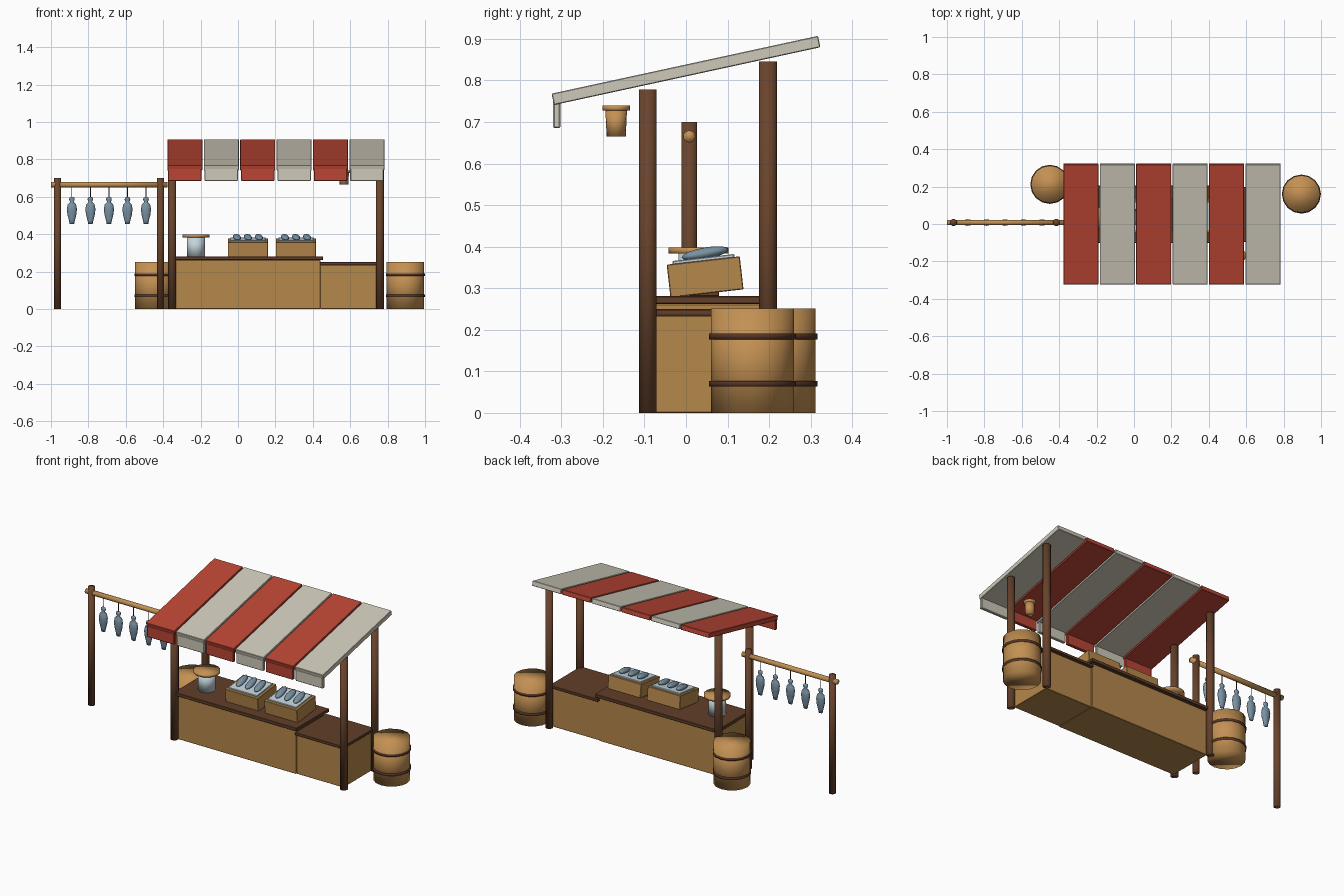
import bpy, bmesh, math
from mathutils import Matrix

cube = bpy.data.objects.get("Cube")
if cube:
    bpy.data.objects.remove(cube, do_unlink=True)


def material(name, r, g, b):
    # sRGB bytes to a linear flat colour
    col = [((c / 255 + 0.055) / 1.055) ** 2.4 for c in (r, g, b)] + [1]
    m = bpy.data.materials.new(name)
    m.use_nodes = True
    m.diffuse_color = col
    bsdf = m.node_tree.nodes["Principled BSDF"]
    bsdf.inputs["Base Color"].default_value = col
    bsdf.inputs["Roughness"].default_value = 0.8
    return m


DARK = material("dark wood", 106, 68, 44)
TOP = material("counter top wood", 98, 62, 41)
PLANK = material("plank wood", 182, 136, 76)
LIGHT = material("light wood", 196, 145, 83)
HOOP = material("hoop brown", 84, 52, 38)
RED = material("red cloth", 186, 69, 52)
CREAM = material("cream cloth", 205, 200, 185)
FISH = material("fish blue grey", 122, 146, 163)
ICE = material("pale ice", 196, 212, 220)


def finish(name, bm, mat, loc, smooth=False, tilt=0, yaw=0):
    bmesh.ops.recalc_face_normals(bm, faces=bm.faces)
    me = bpy.data.meshes.new(name)
    bm.to_mesh(me)
    bm.free()
    me.materials.append(mat)
    for p in me.polygons:
        p.use_smooth = smooth
    ob = bpy.data.objects.new(name, me)
    ob.location = loc
    ob.rotation_euler = (tilt, 0, yaw)
    bpy.context.scene.collection.objects.link(ob)
    return ob


def box(name, mat, loc, size, tilt=0, bevel=0):
    bm = bmesh.new()
    bmesh.ops.create_cube(bm, size=1)
    bmesh.ops.scale(bm, vec=size, verts=bm.verts)
    if bevel:
        bmesh.ops.bevel(bm, geom=bm.edges[:], offset=bevel, segments=1, affect='EDGES')
    return finish(name, bm, mat, loc, tilt=tilt)


def span(name, mat, x, y, z):
    # Box given by its lower and upper limits
    lims = (x, y, z)
    return box(name, mat, [sum(l) / 2 for l in lims], [l[1] - l[0] for l in lims], bevel=0.002)


def rod(name, mat, x, y, z0, z1, r0, r1=None, sides=16):
    bm = bmesh.new()
    bmesh.ops.create_cone(bm, cap_ends=True, segments=sides, radius1=r0,
                          radius2=r0 if r1 is None else r1, depth=z1 - z0)
    return finish(name, bm, mat, (x, y, (z0 + z1) / 2), smooth=True)


def lathe(name, mat, loc, profile, flat=1, sides=12):
    # Closed smooth turned shape from (radius, height) pairs
    bm = bmesh.new()
    rings = []
    for r, z in profile:
        rings.append([bm.verts.new((r * math.cos(a), r * flat * math.sin(a), z))
                      for a in (2 * math.pi * i / sides for i in range(sides))])
    for lo, hi in zip(rings, rings[1:]):
        for i in range(sides):
            j = (i + 1) % sides
            bm.faces.new((lo[i], lo[j], hi[j], hi[i]))
    bm.faces.new(rings[0])
    bm.faces.new(rings[-1])
    return finish(name, bm, mat, loc, smooth=True)


# Striped awning with a hanging front valance
slope = math.atan2(0.139, 0.641)
for i in range(6):
    x = -0.284 + 0.1947 * i
    cloth = CREAM if i % 2 else RED
    box(f"awning_stripe_{i + 1}", cloth, (x, 0, 0.824), (0.187, 0.656, 0.028), slope, 0.002)
    box(f"awning_valance_{i + 1}", cloth, (x, -0.311, 0.718), (0.179, 0.018, 0.066), bevel=0.003)

# Awning posts
for side, x in (("right", -0.352), ("left", 0.758)):
    rod(f"front_post_{side}", DARK, x, -0.092, 0, 0.778, 0.0215)
    rod(f"back_post_{side}", DARK, x, 0.197, 0, 0.846, 0.0215)

# Counter: long main part and lower side part
span("main_counter", PLANK, (-0.34, 0.44), (-0.085, 0.185), (0, 0.262))
span("main_counter_top", TOP, (-0.35, 0.455), (-0.102, 0.205), (0.262, 0.281))
span("side_counter", PLANK, (0.44, 0.747), (-0.08, 0.18), (0, 0.234))
span("side_counter_top", TOP, (0.44, 0.757), (-0.095, 0.198), (0.234, 0.25))

# Tilted crates of fish on ice
tilt = math.radians(6.5)
for n, x in enumerate((0.053, 0.31), 1):
    box(f"crate_{n}", PLANK, (x, 0.046, 0.327), (0.215, 0.177, 0.08), tilt, 0.002)
    box(f"crate_ice_{n}", ICE, (x, 0.043, 0.362), (0.188, 0.15, 0.024), tilt, 0.002)
    span(f"crate_wedge_{n}", TOP, (x - 0.08, x + 0.08), (0.01, 0.08), (0.28, 0.295))
    for k in (-1, 0, 1):
        bm = bmesh.new()
        bmesh.ops.create_uvsphere(bm, u_segments=12, v_segments=8, radius=1,
                                  matrix=Matrix.Diagonal((0.021, 0.058, 0.014, 1)))
        finish(f"crate_fish_{n}_{k + 2}", bm, FISH, (x + 0.059 * k, 0.046, 0.384),
               True, math.radians(10), math.radians(8))

# Lidded jar on the counter
rod("jar_body", ICE, -0.225, 0.03, 0.28, 0.384, 0.048)
rod("jar_lid", LIGHT, -0.225, 0.03, 0.383, 0.398, 0.072)

# Small bucket hung below the awning
rod("hanging_bucket", LIGHT, 0.567, -0.168, 0.665, 0.728, 0.023, 0.026)
rod("hanging_bucket_rim", LIGHT, 0.567, -0.168, 0.727, 0.74, 0.033)

# Barrels with hoops
for side, x, y in (("right", -0.45, 0.212), ("left", 0.895, 0.16)):
    rod(f"barrel_{side}", LIGHT, x, y, 0, 0.251, 0.1)
    for part, z in (("lower", 0.07), ("upper", 0.184)):
        rod(f"barrel_hoop_{part}_{side}", HOOP, x, y, z - 0.007, z + 0.007, 0.1045)

# Drying rack with hanging fish
for side, x in (("outer", -0.965), ("inner", -0.415)):
    rod(f"rack_post_{side}", DARK, x, 0.008, 0, 0.7, 0.019)
beam = rod("rack_beam", LIGHT, -0.689, 0.008, 0.354, 0.976, 0.0145)
beam.rotation_euler.y = math.pi / 2
fish_profile = [(0.012, -0.145), (0.016, -0.125), (0.024, -0.095), (0.027, -0.065),
                (0.022, -0.04), (0.009, -0.028), (0.015, -0.016), (0.014, -0.006), (0.005, 0)]
for i in range(5):
    x = -0.888 + 0.099 * i
    lathe(f"hanging_fish_{i + 1}", FISH, (x, 0.008, 0.6), fish_profile, 0.65)
    rod(f"fish_string_{i + 1}", HOOP, x, 0.008, 0.595, 0.66, 0.002, sides=6)
